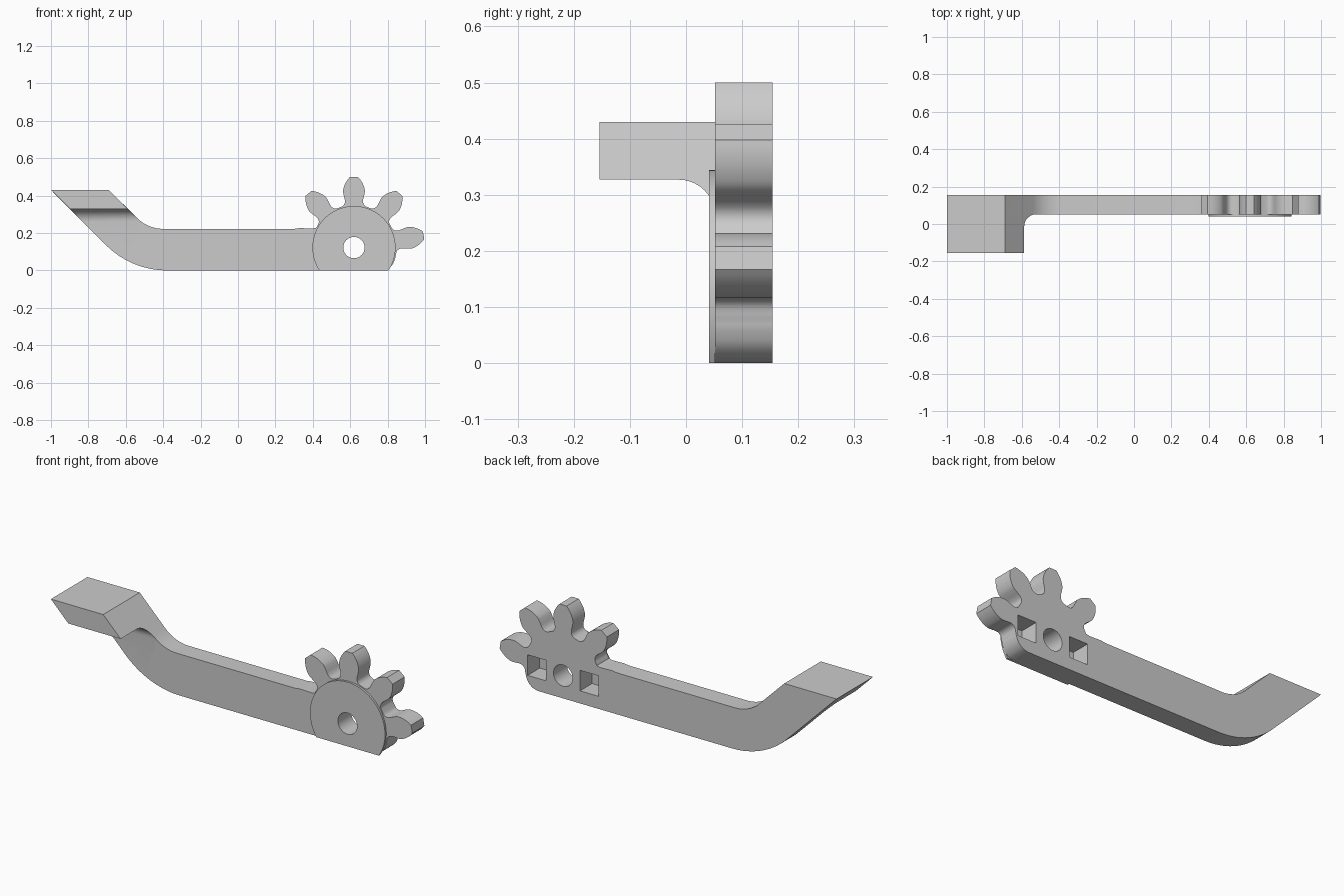
import bpy, bmesh
from math import sin, cos, radians, pi, sqrt, asin

if "Cube" in bpy.data.objects:
    bpy.data.objects.remove(bpy.data.objects["Cube"])

GX, GZ = 0.62, 0.122              # gear centre
Y0, Y1 = 0.052, 0.1545            # arm plate thickness


def add_mesh(name, front, back):
    """Solid from two matching end loops."""
    bm = bmesh.new()
    a = [bm.verts.new(p) for p in front]
    b = [bm.verts.new(p) for p in back]
    n = len(a)
    bm.faces.new(a)
    bm.faces.new(b[::-1])
    for i in range(n):
        j = (i + 1) % n
        bm.faces.new((a[j], a[i], b[i], b[j]))
    bmesh.ops.recalc_face_normals(bm, faces=bm.faces)
    me = bpy.data.meshes.new(name)
    bm.to_mesh(me)
    bm.free()
    ob = bpy.data.objects.new(name, me)
    bpy.context.collection.objects.link(ob)
    return ob


def extrude(name, pts, y0, y1):
    return add_mesh(name, [(x, y0, z) for x, z in pts], [(x, y1, z) for x, z in pts])


def arc(cx, cz, r, a0, a1, n):
    return [(cx + r * cos(radians(a0 + (a1 - a0) * i / n)),
             cz + r * sin(radians(a0 + (a1 - a0) * i / n))) for i in range(n + 1)]


def activate(ob):
    bpy.ops.object.select_all(action='DESELECT')
    ob.select_set(True)
    bpy.context.view_layer.objects.active = ob


def boolean(ob, other, op='DIFFERENCE'):
    activate(ob)
    m = ob.modifiers.new(op.lower(), 'BOOLEAN')
    m.operation, m.solver, m.object = op, 'EXACT', other
    bpy.ops.object.modifier_apply(modifier=m.name)
    bpy.data.objects.remove(other, do_unlink=True)


def smooth_curve(pts, n=4):
    """Catmull-Rom curve through the points."""
    p = [pts[0]] + pts + [pts[-1]]
    out = []
    for i in range(1, len(p) - 2):
        for k in range(n):
            t = k / n
            out.append(tuple(0.5 * (2 * b + (c - a) * t + (2 * a - 5 * b + 4 * c - d) * t * t
                                    + (3 * b - a - 3 * c + d) * t ** 3)
                             for a, b, c, d in zip(p[i - 1], p[i], p[i + 1], p[i + 2])))
    return out + [pts[-1]]


# One gear tooth flank: (distance along tooth axis, half width)
flank = smooth_curve([(.214, .078), (.222, .06), (.236, .05), (.255, .049), (.28, .055),
                      (.305, .058), (.335, .05), (.36, .036), (.378, .021)])


def tooth(deg):
    a = radians(deg)
    loop = [(r, -w) for r, w in flank] + [(r, w) for r, w in reversed(flank)]
    return [(GX + r * cos(a) - w * sin(a), GZ + r * sin(a) + w * cos(a)) for r, w in loop[:-1]]


# Arm and gear outline, anticlockwise from the lower bend
outline = arc(-0.38, 0.46, 0.46, 225, 270, 16)
outline += smooth_curve([(.77, 0), (.80, .009), (.825, .03), (.838, .057), (.842, .075)])
for deg in (10, 50, 90, 130):
    outline += tooth(deg)
outline += [(.42, .229), (.40, .224), (.36, .225), (.33, .226), (.30, .222)]
outline += arc(-0.399, 0.422, 0.2, 270, 225, 12)
outline += [(-0.69, 0.43), (-1.0, 0.43)]
arm = extrude("gear_arm", outline, Y0, Y1)

# Sideways grip: section in y-z, sheared along x at 45 degrees
R = 0.065
section = [(Y0 + .01, .43), (-.1545, .43), (-.1545, .327)]
section += arc(Y0 - R, .327 - R, R, 90, 0, 10) + [(Y0 + .01, .327 - R)]
grip = add_mesh("grip", [(-.57 - z, y, z) for y, z in section],
                [(-.26 - z - max(0, .28 - z) * .0, y, z) for y, z in section])
boolean(arm, grip, 'UNION')

# Thin boss disc, flattened at the bottom
rd = 0.222
cut = math_deg = asin(GZ / rd) * 180 / pi
disc = extrude("boss_disc", arc(GX, GZ, rd, -cut, 180 + cut, 56), 0.041, Y0)

# Axle hole through both, square pockets behind the disc
for ob in (arm, disc):
    boolean(ob, extrude("axle_cutter", arc(GX, GZ, .057, 0, 348.75, 31), -.1, .3))
s = 0.055
for dx in (-.155, .155):
    x = GX + dx
    boolean(arm, extrude("pocket_cutter", [(x - s, GZ - s), (x + s, GZ - s),
                                           (x + s, GZ + s), (x - s, GZ + s)], 0.0, .3))

for ob in (arm, disc):
    activate(ob)
    bpy.ops.object.shade_smooth_by_angle(angle=radians(30))
